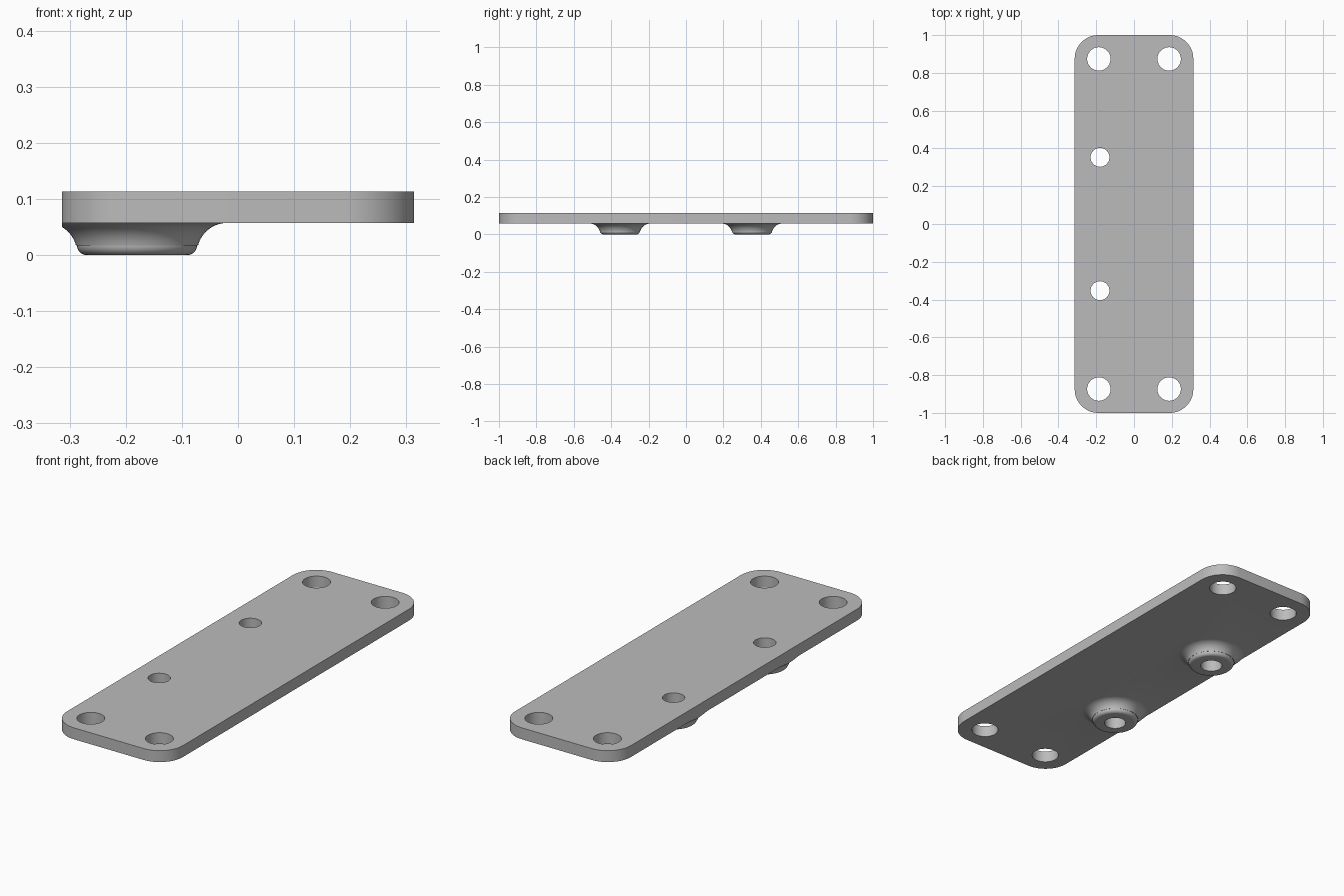
import bpy
import bmesh
from math import sin, cos, pi, radians
from mathutils import Vector

cube = bpy.data.objects.get("Cube")
if cube:
    bpy.data.objects.remove(cube, do_unlink=True)

HALF_X, HALF_Y = 0.314, 1.0
BOTTOM, TOP = 0.057, 0.113
CORNER = 0.125
BOSS_X, BOSS_Y = -0.18, 0.353

metal = bpy.data.materials.new("plain grey")
metal.use_nodes = True
grey = (0.5, 0.5, 0.5, 1)
metal.diffuse_color = grey
metal.node_tree.nodes["Principled BSDF"].inputs["Base Color"].default_value = grey


def make_object(name, bm):
    bmesh.ops.recalc_face_normals(bm, faces=bm.faces)
    mesh = bpy.data.meshes.new(name)
    bm.to_mesh(mesh)
    bm.free()
    mesh.materials.append(metal)
    obj = bpy.data.objects.new(name, mesh)
    bpy.context.collection.objects.link(obj)
    return obj


def arc(cx, cy, r, start, end, steps):
    angles = [radians(start + (end - start) * i / steps) for i in range(steps + 1)]
    return [(cx + r * cos(a), cy + r * sin(a)) for a in angles]


def combine(target, tool, operation):
    mod = target.modifiers.new(operation, 'BOOLEAN')
    mod.object, mod.operation, mod.solver = tool, operation, 'EXACT'
    bpy.context.view_layer.objects.active = target
    bpy.ops.object.modifier_apply(modifier=mod.name)
    bpy.data.objects.remove(tool, do_unlink=True)


# Plate: rounded rectangle, extruded
def make_plate():
    bm = bmesh.new()
    outline = []
    for i, (sx, sy) in enumerate([(1, 1), (-1, 1), (-1, -1), (1, -1)]):
        outline += arc(sx * (HALF_X - CORNER), sy * (HALF_Y - CORNER),
                       CORNER, 90 * i, 90 * i + 90, 16)
    face = bm.faces.new([bm.verts.new((x, y, BOTTOM)) for x, y in outline])
    result = bmesh.ops.extrude_face_region(bm, geom=[face])
    top = [v for v in result["geom"] if isinstance(v, bmesh.types.BMVert)]
    bmesh.ops.translate(bm, verts=top, vec=(0, 0, TOP - BOTTOM))
    return make_object("mounting_plate", bm)


# Boss: lathed foot with a rounded rim and a fillet, trimmed at the plate edge
def make_boss(y):
    bm = bmesh.new()
    profile = [(0, 0)] + arc(0.089, 0.018, 0.018, -90, 0, 8)
    profile += arc(0.161, 0.0035, 0.054, 165, 90, 14) + [(0.155, 0.08), (0, 0.08)]
    verts = [bm.verts.new((r, 0, z)) for r, z in profile]
    edges = [bm.edges.new(pair) for pair in zip(verts, verts[1:])]
    bmesh.ops.spin(bm, geom=verts + edges, cent=(0, 0, 0), axis=(0, 0, 1),
                   angle=2 * pi, steps=64)
    bmesh.ops.remove_doubles(bm, verts=bm.verts, dist=0.0001)
    bmesh.ops.translate(bm, verts=bm.verts, vec=(BOSS_X, y, 0))
    cut = bmesh.ops.bisect_plane(bm, geom=bm.verts[:] + bm.edges[:] + bm.faces[:],
                                 plane_co=Vector((-HALF_X + 0.0002, 0, 0)),
                                 plane_no=Vector((-1, 0, 0)), clear_outer=True)
    rim = [e for e in cut["geom_cut"] if isinstance(e, bmesh.types.BMEdge)]
    bmesh.ops.holes_fill(bm, edges=rim, sides=0)
    return make_object("boss", bm)


def make_drill(x, y, radius):
    bm = bmesh.new()
    bmesh.ops.create_cone(bm, cap_ends=True, segments=48, radius1=radius,
                          radius2=radius, depth=1)
    bmesh.ops.translate(bm, verts=bm.verts, vec=(x, y, 0))
    drill = make_object("drill", bm)
    drill.hide_render = True
    return drill


plate = make_plate()
for side in (-1, 1):
    combine(plate, make_boss(side * BOSS_Y), 'UNION')

# Screw holes in the corners and through the bosses
for sy in (-1, 1):
    combine(plate, make_drill(BOSS_X, sy * BOSS_Y, 0.05), 'DIFFERENCE')
    for sx in (-1, 1):
        combine(plate, make_drill(sx * 0.186, sy * 0.874, 0.062), 'DIFFERENCE')

bpy.ops.object.select_all(action='DESELECT')
plate.select_set(True)
bpy.context.view_layer.objects.active = plate
bpy.ops.object.shade_smooth_by_angle(angle=radians(30))
